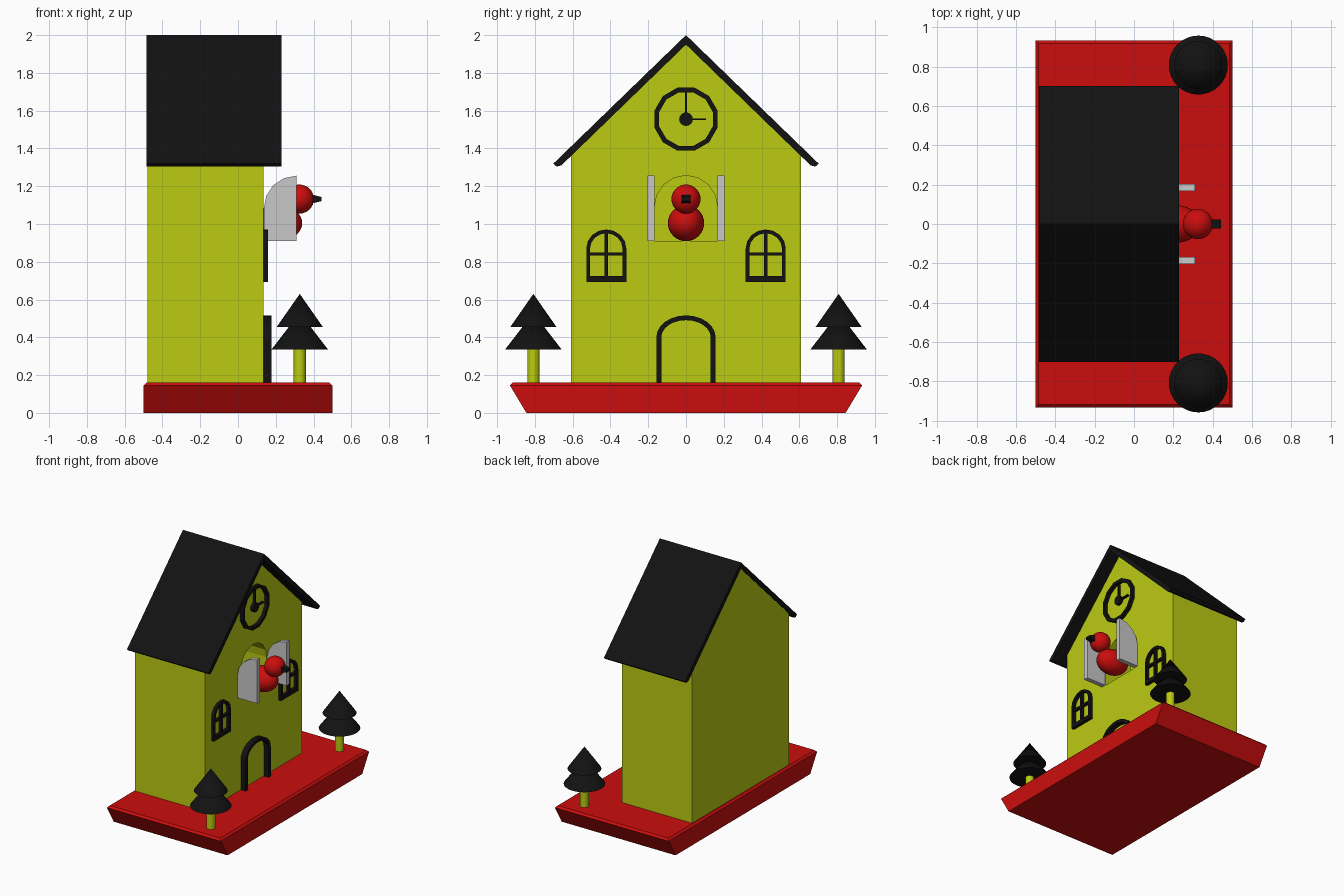
import bpy, bmesh, math
from mathutils import Matrix

if "Cube" in bpy.data.objects:
    bpy.data.objects.remove(bpy.data.objects["Cube"])


def material(name, rgb):
    m = bpy.data.materials.new(name)
    m.diffuse_color = (*rgb, 1)
    m.use_nodes = True
    m.node_tree.nodes["Principled BSDF"].inputs["Base Color"].default_value = m.diffuse_color
    return m


YELLOW = material("lime yellow", (0.50, 0.60, 0.006))
RED = material("red", (0.60, 0.004, 0.004))
BLACK = material("black", (0.006, 0.006, 0.006))
GREY = material("light grey", (0.58, 0.58, 0.58))


def finish(name, bm, mat, smooth=False):
    bmesh.ops.recalc_face_normals(bm, faces=bm.faces)
    me = bpy.data.meshes.new(name)
    bm.to_mesh(me)
    bm.free()
    me.materials.append(mat)
    ob = bpy.data.objects.new(name, me)
    bpy.context.collection.objects.link(ob)
    if smooth:
        bpy.ops.object.select_all(action='DESELECT')
        ob.select_set(True)
        bpy.context.view_layer.objects.active = ob
        bpy.ops.object.shade_smooth_by_angle(angle=math.radians(40))
    return ob


def prism(name, pts, x0, x1, mat):
    """Extrude a (y, z) outline along x."""
    bm = bmesh.new()
    f = bm.faces.new([bm.verts.new((x0, y, z)) for y, z in pts])
    new = bmesh.ops.extrude_face_region(bm, geom=[f])["geom"]
    bmesh.ops.translate(bm, vec=(x1 - x0, 0, 0),
                        verts=[v for v in new if isinstance(v, bmesh.types.BMVert)])
    return finish(name, bm, mat)


def box(name, x, y, z, mat):
    return prism(name, [(y[0], z[0]), (y[1], z[0]), (y[1], z[1]), (y[0], z[1])], *x, mat)


def frame(name, outer, inner, x0, x1, mat, closed=True):
    """Band between two matching (y, z) outlines, extruded along x."""
    bm = bmesh.new()
    rings = [[bm.verts.new((x, y, z)) for x, (y, z) in
              ((x0, o), (x1, o), (x1, i), (x0, i))] for o, i in zip(outer, inner)]
    n = len(rings)
    for k in range(n if closed else n - 1):
        a, b = rings[k], rings[(k + 1) % n]
        for j in range(4):
            bm.faces.new((a[j], a[(j + 1) % 4], b[(j + 1) % 4], b[j]))
    if not closed:
        bm.faces.new(rings[0])
        bm.faces.new(rings[-1])
    return finish(name, bm, mat)


def arch(cy, half, z0, spring, top, n=8):
    """Arched outline: foot, curve over the top, foot."""
    curve = [(cy + half * math.cos(math.pi * k / n),
              spring + (top - spring) * math.sin(math.pi * k / n)) for k in range(n + 1)]
    return [(cy + half, z0)] + curve + [(cy - half, z0)]


def ngon(r, cz, n, turn=0.0):
    return [(r * math.cos(2 * math.pi * (k + turn) / n),
             cz + r * math.sin(2 * math.pi * (k + turn) / n)) for k in range(n)]


def cone(name, x, y, z0, z1, r0, r1, mat):
    bm = bmesh.new()
    bmesh.ops.create_cone(bm, cap_ends=True, segments=32, radius1=r0, radius2=r1,
                          depth=z1 - z0, matrix=Matrix.Translation((x, y, (z0 + z1) / 2)))
    return finish(name, bm, mat, True)


def ellipsoid(name, centre, size, mat):
    bm = bmesh.new()
    bmesh.ops.create_uvsphere(bm, u_segments=32, v_segments=16, radius=1,
                              matrix=Matrix.Translation(centre) @ Matrix.Diagonal((*size, 1)))
    return finish(name, bm, mat, True)


# Base: flared at both ends, with a chamfered top edge
bm = bmesh.new()
layers = [(0.5, 0.845, 0), (0.5, 0.932, 0.145), (0.485, 0.917, 0.16)]
loops = [[bm.verts.new((sx * hx, sy * hy, z)) for sx, sy in
          ((-1, -1), (1, -1), (1, 1), (-1, 1))] for hx, hy, z in layers]
for a, b in zip(loops, loops[1:]):
    for j in range(4):
        bm.faces.new((a[j], a[(j + 1) % 4], b[(j + 1) % 4], b[j]))
bm.faces.new(loops[0])
bm.faces.new(loops[-1])
finish("base", bm, RED)

# House body with an arched niche cut in its face
WALL = 0.135
house = prism("house", [(-0.61, 0.155), (0.61, 0.155), (0.61, 1.36), (0, 1.952), (-0.61, 1.36)],
              -0.48, WALL, YELLOW)
cutter = prism("niche_cutter", arch(0, 0.167, 0.91, 1.09, 1.257), -0.1, 0.3, YELLOW)
cutter.hide_render = True
cutter.hide_viewport = True
cut = house.modifiers.new("niche", 'BOOLEAN')
cut.object = cutter
cut.operation = 'DIFFERENCE'
cut.solver = 'EXACT'

# Roof
side = [(0.66, 1.31), (0.685, 1.304), (0.702, 1.32)]
prism("roof", [(0, 1.95)] + side + [(0, 2.0)] + [(-y, z) for y, z in reversed(side)],
      -0.484, 0.23, BLACK)

# Clock
frame("clock_ring", ngon(0.173, 1.555, 12, 0.5), ngon(0.147, 1.555, 12, 0.5), WALL - 0.005, 0.16, BLACK)
prism("clock_hub", ngon(0.036, 1.555, 16), WALL - 0.005, 0.16, BLACK)
box("minute_hand", (WALL - 0.005, 0.155), (-0.004, 0.004), (1.555, 1.695), BLACK)
box("hour_hand", (WALL - 0.005, 0.155), (0, 0.107), (1.551, 1.559), BLACK)

# Door surround
frame("door_frame", arch(0, 0.157, 0.155, 0.40, 0.516, 12), arch(0, 0.131, 0.155, 0.40, 0.491, 12),
      WALL - 0.005, 0.178, BLACK, closed=False)

for s, label in ((-1, "left"), (1, "right")):
    # Window frame and glazing bars
    cy = s * 0.422
    frame(label + "_window_frame", arch(cy, 0.106, 0.692, 0.87, 0.971),
          arch(cy, 0.086, 0.724, 0.87, 0.951), WALL - 0.005, 0.16, BLACK)
    box(label + "_window_upright", (WALL - 0.005, 0.158), (cy - 0.009, cy + 0.009), (0.71, 0.96), BLACK)
    box(label + "_window_crossbar", (WALL - 0.005, 0.158), (cy - 0.09, cy + 0.09), (0.832, 0.848), BLACK)

    # Open shutter, rounded on the wall side
    half_arch = [(0.31 - 0.173 * math.cos(math.pi * k / 8), 1.085 + 0.171 * math.sin(math.pi * k / 8))
                 for k in range(5)]
    bm = bmesh.new()
    f = bm.faces.new([bm.verts.new((x, s * 0.167, z)) for x, z in
                      [(0.31, 0.91), (0.137, 0.91)] + half_arch])
    new = bmesh.ops.extrude_face_region(bm, geom=[f])["geom"]
    bmesh.ops.translate(bm, vec=(0, s * 0.037, 0),
                        verts=[v for v in new if isinstance(v, bmesh.types.BMVert)])
    finish(label + "_shutter", bm, GREY)

    # Tree
    cone(label + "_tree_trunk", 0.327, s * 0.808, 0.15, 0.345, 0.032, 0.032, YELLOW)
    cone(label + "_tree_lower", 0.327, s * 0.808, 0.335, 0.53, 0.15, 0, BLACK)
    cone(label + "_tree_upper", 0.327, s * 0.808, 0.455, 0.63, 0.122, 0, BLACK)

# Bird
ellipsoid("bird_body", (0.21, 0, 1.005), (0.13, 0.096, 0.096), RED)
ellipsoid("bird_head", (0.325, 0, 1.132), (0.077, 0.077, 0.077), RED)
bm = bmesh.new()
bmesh.ops.create_cube(bm, size=1)
for v in bm.verts:
    tip = v.co.x > 0
    v.co = (0.442 if tip else 0.385, v.co.y * 0.046, 1.132 + v.co.z * (0.022 if tip else 0.05))
finish("bird_beak", bm, BLACK)
